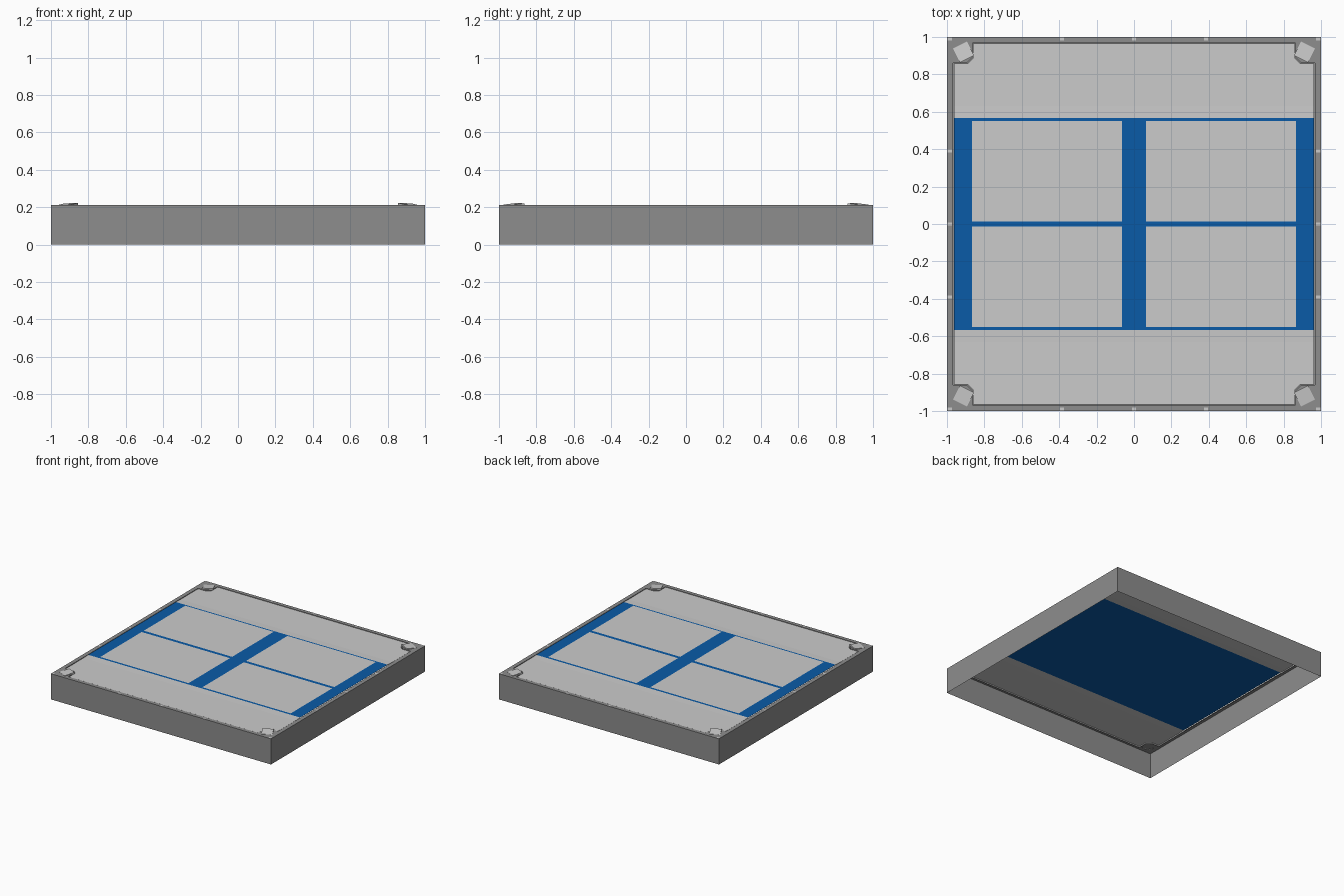
import bpy, bmesh

if "Cube" in bpy.data.objects:
    bpy.data.objects.remove(bpy.data.objects["Cube"])

RIM_Z, PANEL_Z, BLUE_Z = 0.211, 0.209, 0.211


def material(name, rgb):
    m = bpy.data.materials.new(name)
    m.diffuse_color = (*rgb, 1)
    m.use_nodes = True
    m.node_tree.nodes["Principled BSDF"].inputs["Base Color"].default_value = m.diffuse_color
    return m


grey = material("frame_grey", (0.27, 0.27, 0.27))
light = material("light_grey", (0.60, 0.60, 0.60))
blue = material("panel_blue", (0.003, 0.105, 0.39))


def finish(bm, name, mat, mirror=None):
    me = bpy.data.meshes.new(name)
    bm.to_mesh(me)
    bm.free()
    me.materials.append(mat)
    ob = bpy.data.objects.new(name, me)
    bpy.context.collection.objects.link(ob)
    if mirror:
        mod = ob.modifiers.new("mirror", 'MIRROR')
        mod.use_axis = mirror
        mod.use_clip = False
        mod.use_mirror_merge = False
    return ob


def loop(bm, pts, z):
    vs = [bm.verts.new((x, y, z)) for x, y in pts]
    return vs, [bm.edges.new((vs[i], vs[(i + 1) % len(vs)])) for i in range(len(vs))]


def walls(bm, a, b):
    for i in range(len(a)):
        j = (i + 1) % len(a)
        bm.faces.new((a[i], a[j], b[j], b[i]))


def plate(name, x0, x1, y0, y1, z, mat, mirror=None):
    bm = bmesh.new()
    vs, _ = loop(bm, [(x0, y0), (x1, y0), (x1, y1), (x0, y1)], z)
    bm.faces.new(vs)
    return finish(bm, name, mat, mirror)


def panel_outline(o):
    """Panel edge with chamfered notches in its corners, grown by o."""
    q = [(0.963 + o, 0.858 + o), (0.89 + o, 0.858 + o), (0.86 + o, 0.888 + o), (0.86 + o, 0.965 + o)]
    flip = lambda pts, sx, sy: [(x * sx, y * sy) for x, y in pts]
    return q + flip(q[::-1], -1, 1) + flip(q, -1, -1) + flip(q[::-1], 1, -1)


# Frame: outer walls open below, flat rim, and a shallow lip round the panel
bm = bmesh.new()
square = [(1, 1), (-1, 1), (-1, -1), (1, -1)]
top, e1 = loop(bm, square, RIM_Z)
inner, e2 = loop(bm, panel_outline(0.004), RIM_Z)
bmesh.ops.triangle_fill(bm, edges=e1 + e2, use_beauty=True, normal=(0, 0, 1))
bottom, _ = loop(bm, square, 0)
walls(bm, bottom, top)
low, e3 = loop(bm, panel_outline(0.004), 0.200)
walls(bm, inner, low)
edge, e4 = loop(bm, panel_outline(0), 0.200)
walls(bm, low, edge)
finish(bm, "frame", grey)

# End panels: notched sheet with the middle removed, rising to the blue plate
bm = bmesh.new()
vs, _ = loop(bm, panel_outline(0), PANEL_Z)
foot, _ = loop(bm, panel_outline(0), 0.200)
bm.faces.new(vs)
walls(bm, foot, vs)
for y in (-0.63, -0.568, 0.568, 0.63):
    bmesh.ops.bisect_plane(bm, geom=bm.verts[:] + bm.edges[:] + bm.faces[:],
                           plane_co=(0, y, 0), plane_no=(0, 1, 0))
middle = [f for f in bm.faces if abs(f.calc_center_median().y) < 0.56]
bmesh.ops.delete(bm, geom=middle, context='FACES')
for v in bm.verts:
    if abs(v.co.y) < 0.6 and v.co.z > 0.205:
        v.co.z = BLUE_Z
finish(bm, "end_panels", light)

# Blue backing plate and the four light tiles lying on it
plate("blue_plate", -0.963, 0.963, -0.568, 0.568, BLUE_Z, blue)
plate("tiles", 0.063, 0.866, 0.014, 0.552, BLUE_Z + 0.002, light, (True, True, False))

# Corner clips: turned wedges, higher towards the middle
bm = bmesh.new()
quad = [(0.856, 0.901), (0.93, 0.864), (0.968, 0.938), (0.893, 0.976)]
base, _ = loop(bm, quad, RIM_Z - 0.002)
cap, _ = loop(bm, quad, 0)
for v in cap:
    v.co.z = 0.2235 - 0.085 * (v.co.x + v.co.y - 1.757)
bm.faces.new(cap)
walls(bm, base, cap)
finish(bm, "corner_clips", light, (True, True, False))

# Small light marks along the rim
bm = bmesh.new()
marks = [(sx * x, sy * y) for x, y in ((0.385, 0.99), (0.985, 0.39), (0.985, 0.99))
         for sx in (-1, 1) for sy in (-1, 1)]
marks += [(0, 0.99), (0, -0.99), (0.985, 0), (-0.985, 0)]
for x, y in marks:
    vs, _ = loop(bm, [(x - .011, y - .008), (x + .011, y - .008),
                      (x + .011, y + .008), (x - .011, y + .008)], RIM_Z + 0.001)
    bm.faces.new(vs)
finish(bm, "rim_marks", light)
